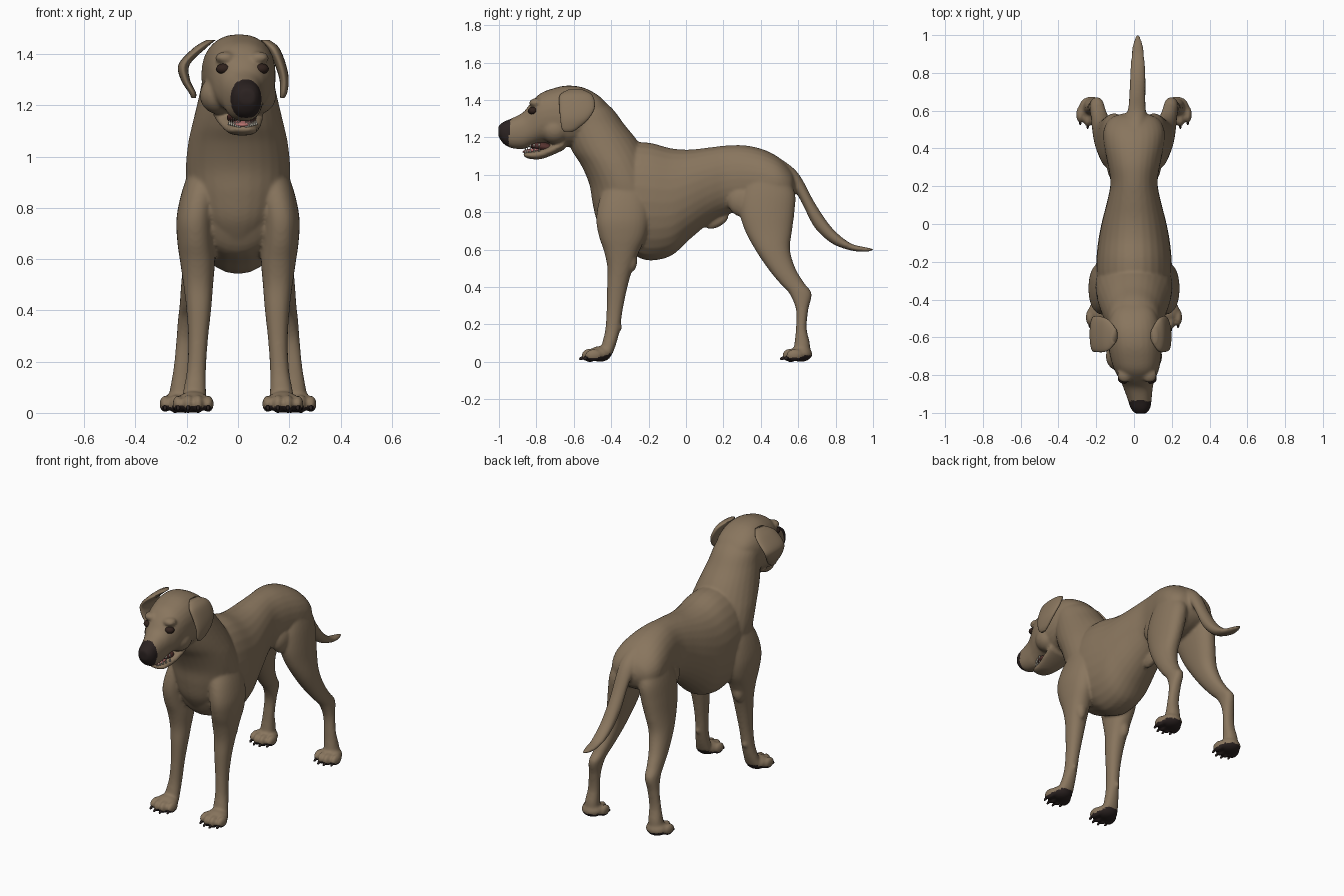
import bpy
import bmesh
from math import cos, sin, pi, copysign
from mathutils import Vector, Matrix

if "Cube" in bpy.data.objects:
    bpy.data.objects.remove(bpy.data.objects["Cube"], do_unlink=True)


def material(name, colour):
    mat = bpy.data.materials.new(name)
    mat.use_nodes = True
    rgba = (*colour, 1)
    mat.diffuse_color = rgba
    for node in mat.node_tree.nodes:
        if node.type == 'BSDF_PRINCIPLED':
            node.inputs["Base Color"].default_value = rgba
            node.inputs["Roughness"].default_value = .8
    return mat


COAT = material("tan coat", (.25, .18, .112))
DARK = material("dark nose and pads", (.024, .016, .015))
EYE = material("dark brown eye", (.03, .016, .012))
PINK = material("pink tongue", (.48, .17, .16))
MOUTH = material("dark red mouth", (.1, .035, .03))
IVORY = material("ivory teeth", (.72, .68, .58))


def smooth_stations(stations, steps=5):
    """Catmull-Rom interpolation between the given cross-sections."""
    pts = [Vector(s) for s in stations]
    pts = [pts[0]] + pts + [pts[-1]]
    result = []
    for a, b, c, d in zip(pts, pts[1:], pts[2:], pts[3:]):
        for i in range(steps):
            t = i / steps
            result.append((b * 2 + (c - a) * t + (a * 2 - b * 5 + c * 4 - d) * t ** 2
                           + (b * 3 - a - c * 3 + d) * t ** 3) * .5)
    return result + [pts[-1]]


def loft(bm, axis, stations, side=1, power=2.2, segments=28):
    """Each station: position on the axis, low edge, high edge, centre x, half width."""
    rings = []
    for pos, low, high, cx, half in smooth_stations(stations):
        ring = []
        for k in range(segments):
            c, s = cos(2 * pi * k / segments), sin(2 * pi * k / segments)
            x = side * cx + half * copysign(abs(c) ** (2 / power), c)
            w = (low + high) / 2 + (high - low) / 2 * copysign(abs(s) ** (2 / power), s)
            ring.append(bm.verts.new((x, pos, w) if axis == 'y' else (x, w, pos)))
        rings.append(ring)
    for r1, r2 in zip(rings, rings[1:]):
        for k in range(segments):
            n = (k + 1) % segments
            bm.faces.new((r1[k], r1[n], r2[n], r2[k]))
    bm.faces.new(rings[0])
    bm.faces.new(rings[-1])


def ellipsoid(bm, centre, radii, tilt=0):
    matrix = (Matrix.Translation(centre) @ Matrix.Rotation(tilt, 4, 'X')
              @ Matrix.Diagonal((*radii, 1)))
    bmesh.ops.create_uvsphere(bm, u_segments=20, v_segments=12, radius=1, matrix=matrix)


def finish(bm, name, *mats):
    bmesh.ops.recalc_face_normals(bm, faces=bm.faces[:])
    mesh = bpy.data.meshes.new(name)
    bm.to_mesh(mesh)
    bm.free()
    mesh.shade_smooth()
    for mat in mats:
        mesh.materials.append(mat)
    obj = bpy.data.objects.new(name, mesh)
    bpy.context.scene.collection.objects.link(obj)
    return obj


skin = bmesh.new()

# Trunk, from breast to rump
loft(skin, 'y', [
    (-.46, .74, 1, 0, .1), (-.4, .63, 1.09, 0, .165), (-.3, .58, 1.165, 0, .195),
    (-.2, .542, 1.172, 0, .2), (-.08, .567, 1.142, 0, .188), (.02, .655, 1.135, 0, .168),
    (.13, .745, 1.147, 0, .14), (.22, .79, 1.157, 0, .125), (.32, .8, 1.157, 0, .14),
    (.42, .8, 1.133, 0, .16), (.5, .82, 1.09, 0, .16), (.56, .86, 1.03, 0, .125),
    (.585, .91, .98, 0, .06)], power=2.1)

# Neck and forechest
loft(skin, 'z', [
    (.66, -.42, -.25, 0, .08), (.75, -.475, -.14, 0, .16), (.85, -.5, -.12, 0, .195),
    (.95, -.517, -.15, 0, .204), (1.05, -.56, -.19, 0, .195), (1.12, -.605, -.22, 0, .18),
    (1.19, -.635, -.265, 0, .163), (1.27, -.65, -.33, 0, .145), (1.35, -.66, -.39, 0, .13),
    (1.42, -.64, -.47, 0, .09)], power=2)

# Skull and muzzle, turned a little to one side
loft(skin, 'y', [
    (-1.003, 1.205, 1.262, .036, .03), (-.975, 1.165, 1.284, .034, .052),
    (-.93, 1.142, 1.303, .03, .063), (-.87, 1.138, 1.335, .022, .077),
    (-.83, 1.152, 1.384, .018, .09), (-.78, 1.168, 1.434, .014, .115),
    (-.72, 1.168, 1.459, .01, .132), (-.64, 1.15, 1.477, .005, .142),
    (-.55, 1.17, 1.467, 0, .142), (-.47, 1.25, 1.425, 0, .115), (-.42, 1.3, 1.375, 0, .07)],
    power=2.3)

# Lower jaw
loft(skin, 'y', [
    (-.87, 1.1, 1.116, .02, .03), (-.84, 1.086, 1.122, .02, .053),
    (-.78, 1.083, 1.136, .015, .066), (-.72, 1.103, 1.162, .01, .085),
    (-.65, 1.135, 1.2, 0, .1)])

# Tail
loft(skin, 'y', [
    (.44, 1, 1.115, .005, .05), (.51, .985, 1.083, .01, .052), (.58, .918, 1.03, .014, .051),
    (.625, .838, .97, .016, .046), (.69, .715, .848, .018, .043), (.78, .633, .717, .02, .041),
    (.875, .597, .637, .02, .036), (.95, .588, .615, .02, .027), (1.002, .595, .606, .02, .008)],
    power=2)

FORELEG = [
    (.96, -.43, -.22, .1, .085), (.86, -.465, -.2, .145, .075), (.76, -.48, -.2, .165, .075),
    (.67, -.465, -.215, .165, .072), (.59, -.438, -.25, .158, .068), (.5, -.42, -.285, .155, .058),
    (.4, -.422, -.313, .153, .048), (.28, -.424, -.338, .156, .038), (.17, -.432, -.354, .162, .037),
    (.1, -.448, -.372, .168, .043), (.045, -.46, -.392, .173, .05)]

HINDLEG = [
    (1, .34, .54, .08, .07), (.9, .295, .583, .1, .074), (.8, .287, .58, .115, .074),
    (.7, .316, .567, .132, .068), (.6, .37, .556, .152, .061), (.5, .437, .585, .171, .051),
    (.42, .502, .633, .186, .042), (.365, .553, .672, .196, .038), (.28, .588, .654, .206, .035),
    (.18, .588, .645, .215, .036), (.1, .58, .662, .222, .042), (.04, .57, .665, .226, .048)]

claws = bmesh.new()
for side in (-1, 1):
    loft(skin, 'z', FORELEG, side)
    loft(skin, 'z', HINDLEG, side)
    ellipsoid(skin, (side * .165, -.295, .54), (.035, .035, .06))      # elbow
    ellipsoid(skin, (side * .165, -.36, .185), (.018, .018, .025))     # wrist pad
    ellipsoid(skin, (side * .095, .32, .86), (.05, .1, .09))           # flank
    ellipsoid(skin, (side * .075, -.7, 1.24), (.075, .08, .075))       # cheek
    ellipsoid(skin, (side * .065 + .016, -.8, 1.385), (.04, .04, .025))  # brow
    # Paws: a central pad and four toes with claws
    for cx, front in ((.175, -.56), (.226, .514)):
        ellipsoid(skin, (side * cx, front + .1, .042), (.066, .062, .042))
        for i in range(4):
            middle = i in (1, 2)
            x = side * cx + (i - 1.5) * .039
            y = front + (.046 if middle else .066)
            ellipsoid(skin, (x, y, .035), (.022, .046, .037 if middle else .033))
            ellipsoid(claws, (x, y - .042, .02), (.007, .016, .009), .4)

# Sheath under the belly
ellipsoid(skin, (0, .165, .755), (.028, .07, .035), .5)

# Fuse the parts into one smooth skin
body = finish(skin, "body", COAT, DARK)
remesh = body.modifiers.new("Fuse", 'REMESH')
remesh.mode = 'VOXEL'
remesh.voxel_size = .008
relax = body.modifiers.new("Relax", 'SMOOTH')
relax.factor = .5
relax.iterations = 7
depsgraph = bpy.context.evaluated_depsgraph_get()
fused = bpy.data.meshes.new_from_object(body.evaluated_get(depsgraph))
body.modifiers.clear()
body.data = fused
fused.materials.clear()
fused.materials.append(COAT)
fused.materials.append(DARK)
fused.shade_smooth()

# Dark nose leather and paw pads
for face in fused.polygons:
    c = face.center
    nose = c.y < -.945 + (c.z - 1.2) * .1
    pad = c.z < .018 or (c.z < .045 and face.normal.z < -.3)
    face.material_index = int(nose or pad)

finish(claws, "claws", DARK)

# Hanging ears, the right one standing further out
EAR = [
    (1.455, -.63, -.55, .105, .018), (1.425, -.675, -.5, .135, .025),
    (1.36, -.677, -.488, .165, .022), (1.3, -.672, -.52, .18, .018),
    (1.25, -.665, -.575, .178, .014), (1.228, -.65, -.61, .173, .008)]
for side, name, flare in ((1, "left_ear", 0), (-1, "right_ear", .05)):
    ear = bmesh.new()
    loft(ear, 'z', [(z, lo, hi, cx + flare * max(0, 1 - abs(z - 1.35) / .1), half)
                    for z, lo, hi, cx, half in EAR], side)
    finish(ear, name, COAT)

# Eyes
for side, name in ((1, "left_eye"), (-1, "right_eye")):
    eye = bmesh.new()
    ellipsoid(eye, (.0175 + side * .073, -.818, 1.342), (.03, .027, .021))
    finish(eye, name, EYE)

# Mouth lining, tongue and teeth
lining = bmesh.new()
ellipsoid(lining, (.014, -.77, 1.152), (.058, .08, .026), -.2)
finish(lining, "mouth_lining", MOUTH)

tongue = bmesh.new()
ellipsoid(tongue, (.018, -.815, 1.131), (.036, .06, .012), .15)
finish(tongue, "tongue", PINK)

teeth = bmesh.new()
for side in (-1, 1):
    for i in range(6):
        x = .019 + side * (.012 + .008 * i)
        y = -.86 + .003 * i * i
        for z, r1, r2 in ((1.124 + .002 * i, .006, .001), (1.142 + .003 * i, .001, .006)):
            bmesh.ops.create_cone(teeth, cap_ends=True, segments=8, radius1=r1, radius2=r2,
                                  depth=.02, matrix=Matrix.Translation((x, y, z)))
finish(teeth, "teeth", IVORY)
